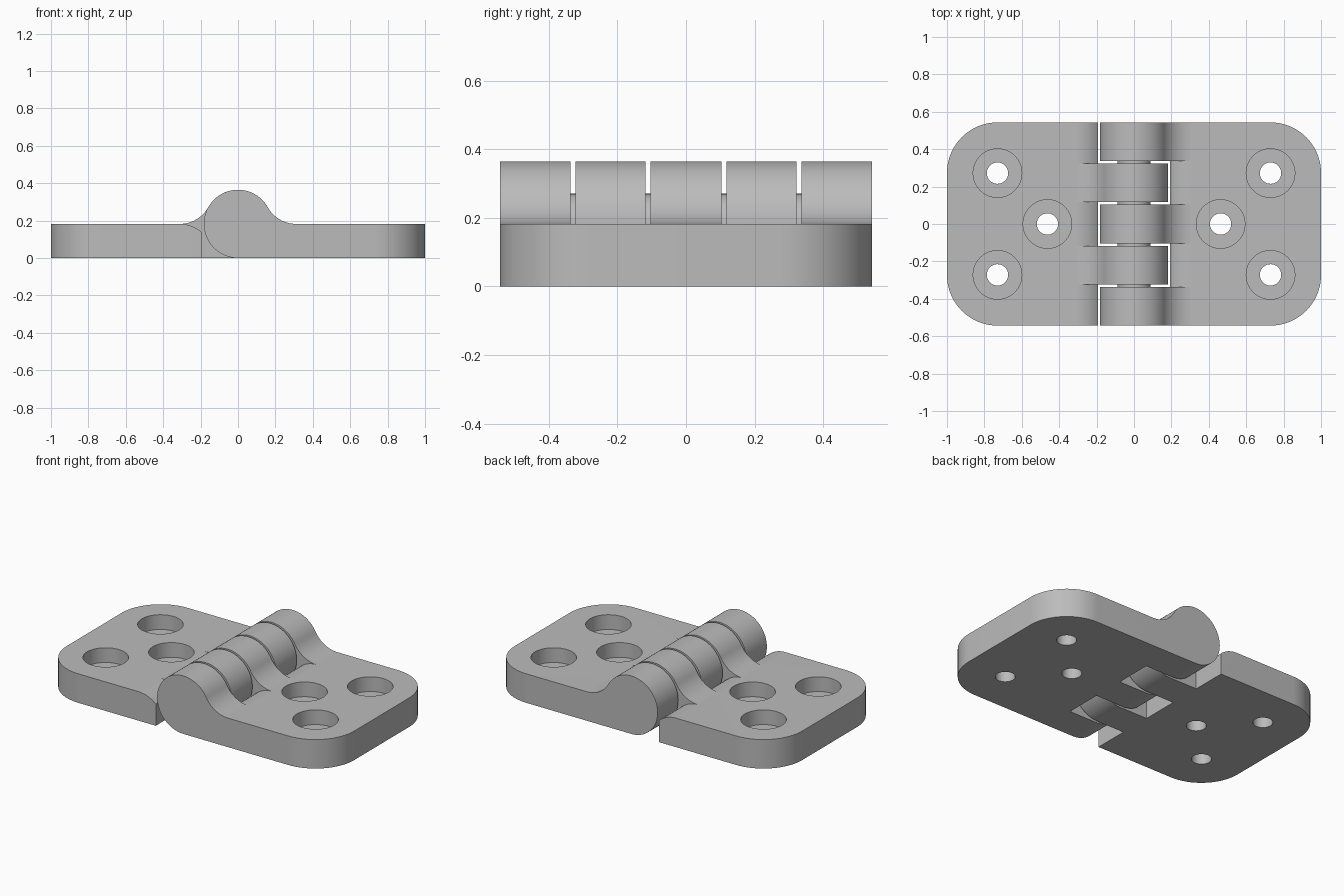
import bpy, bmesh
from math import pi, sin, cos, atan2, acos, sqrt
from mathutils import Matrix

if "Cube" in bpy.data.objects:
    bpy.data.objects.remove(bpy.data.objects["Cube"], do_unlink=True)

# Main dimensions
T = 0.1825              # leaf thickness, also knuckle radius and axis height
HALF = 0.543            # half the hinge width
FILLET = 0.173          # fillet between knuckle and leaf
XF = sqrt((T + FILLET) ** 2 - FILLET ** 2)   # where the fillet meets the leaf top
CLEAR = 0.192           # edge of the slots that clear the other leaf's knuckles
CORNER = 0.27
HOLES = [(0.73, -0.272), (0.73, 0.272), (0.463, 0)]

grey = bpy.data.materials.new("grey metal")
grey.use_nodes = True
colour = (0.5, 0.5, 0.5, 1)
grey.diffuse_color = colour
grey.node_tree.nodes["Principled BSDF"].inputs["Base Color"].default_value = colour


def arc(cx, cz, r, a0, a1, n):
    angles = [a0 + (a1 - a0) * i / n for i in range(n + 1)]
    return [(cx + r * cos(a), cz + r * sin(a)) for a in angles]


def add_prism(bm, profile, y0, y1):
    """Extrude an x-z profile along y."""
    face = bm.faces.new([bm.verts.new((x, y0, z)) for x, z in profile])
    ext = bmesh.ops.extrude_face_region(bm, geom=[face], use_keep_orig=True)
    verts = [v for v in ext["geom"] if isinstance(v, bmesh.types.BMVert)]
    bmesh.ops.translate(bm, verts=verts, vec=(0, y1 - y0, 0))


def add_cylinder(bm, matrix, r, length, n=64):
    bmesh.ops.create_cone(bm, cap_ends=True, segments=n, radius1=r, radius2=r,
                          depth=length, matrix=matrix)


def finish(bm, name):
    bmesh.ops.recalc_face_normals(bm, faces=bm.faces[:])
    mesh = bpy.data.meshes.new(name)
    bm.to_mesh(mesh)
    bm.free()
    obj = bpy.data.objects.new(name, mesh)
    bpy.context.collection.objects.link(obj)
    return obj


def activate(obj):
    bpy.ops.object.select_all(action="DESELECT")
    obj.select_set(True)
    bpy.context.view_layer.objects.active = obj


def smooth(obj):
    activate(obj)
    bpy.ops.object.shade_smooth_by_angle(angle=pi / 6)


def cut(obj, bm):
    cutter = finish(bm, "cutter")
    cutter.hide_render = True
    mod = obj.modifiers.new("cut", "BOOLEAN")
    mod.operation = "DIFFERENCE"
    mod.solver = "EXACT"
    mod.object = cutter
    activate(obj)
    bpy.ops.object.modifier_apply(modifier=mod.name)
    bpy.data.objects.remove(cutter, do_unlink=True)


# Cross-section of a leaf with its knuckle, and of the slot between knuckles
tangent = atan2(FILLET, XF)
leaf_profile = ([(1, 0), (1, T)]
                + arc(XF, T + FILLET, FILLET, 1.5 * pi, pi + tangent, 16)
                + arc(0, T, T, tangent, 1.5 * pi, 56)[1:])
slot_profile = ([(-0.3, -0.1), (CLEAR, -0.1)]
                + arc(XF, T - FILLET, FILLET, acos((CLEAR - XF) / FILLET), pi / 2, 12)
                + [(XF, 0.6), (-0.3, 0.6)])


def make_leaf(name, slots, turn):
    bm = bmesh.new()
    add_prism(bm, leaf_profile, -HALF, HALF)
    # Round the outer corners
    corners = [e for e in bm.edges if all(v.co.x > 0.99 for v in e.verts)
               and abs(e.verts[0].co.y - e.verts[1].co.y) < 0.001]
    bmesh.ops.bevel(bm, geom=corners, offset=CORNER, segments=20, profile=0.5,
                    affect="EDGES")
    leaf = finish(bm, name)
    leaf.data.materials.append(grey)
    # Slots for the other leaf's knuckles
    bm = bmesh.new()
    for y0, y1 in slots:
        add_prism(bm, slot_profile, y0, y1)
    cut(leaf, bm)
    # Counterbores, then through holes
    for r, z in ((0.13, 0.09), (0.057, -0.1)):
        bm = bmesh.new()
        for x, y in HOLES:
            add_cylinder(bm, Matrix.Translation((x, y, z + 0.2)), r, 0.4)
        cut(leaf, bm)
    leaf.data.transform(Matrix.Rotation(turn, 4, "Z"))
    smooth(leaf)


make_leaf("left_leaf", [(-0.3375, -0.103), (0.103, 0.3375)], 0)
make_leaf("right_leaf", [(-0.7, -0.323), (-0.1175, 0.1175), (0.323, 0.7)], pi)

# Pin through the knuckles
bm = bmesh.new()
add_cylinder(bm, Matrix.Translation((0, 0, T)) @ Matrix.Rotation(pi / 2, 4, "X"), 0.088, 0.9)
pin = finish(bm, "hinge_pin")
pin.data.materials.append(grey)
smooth(pin)
